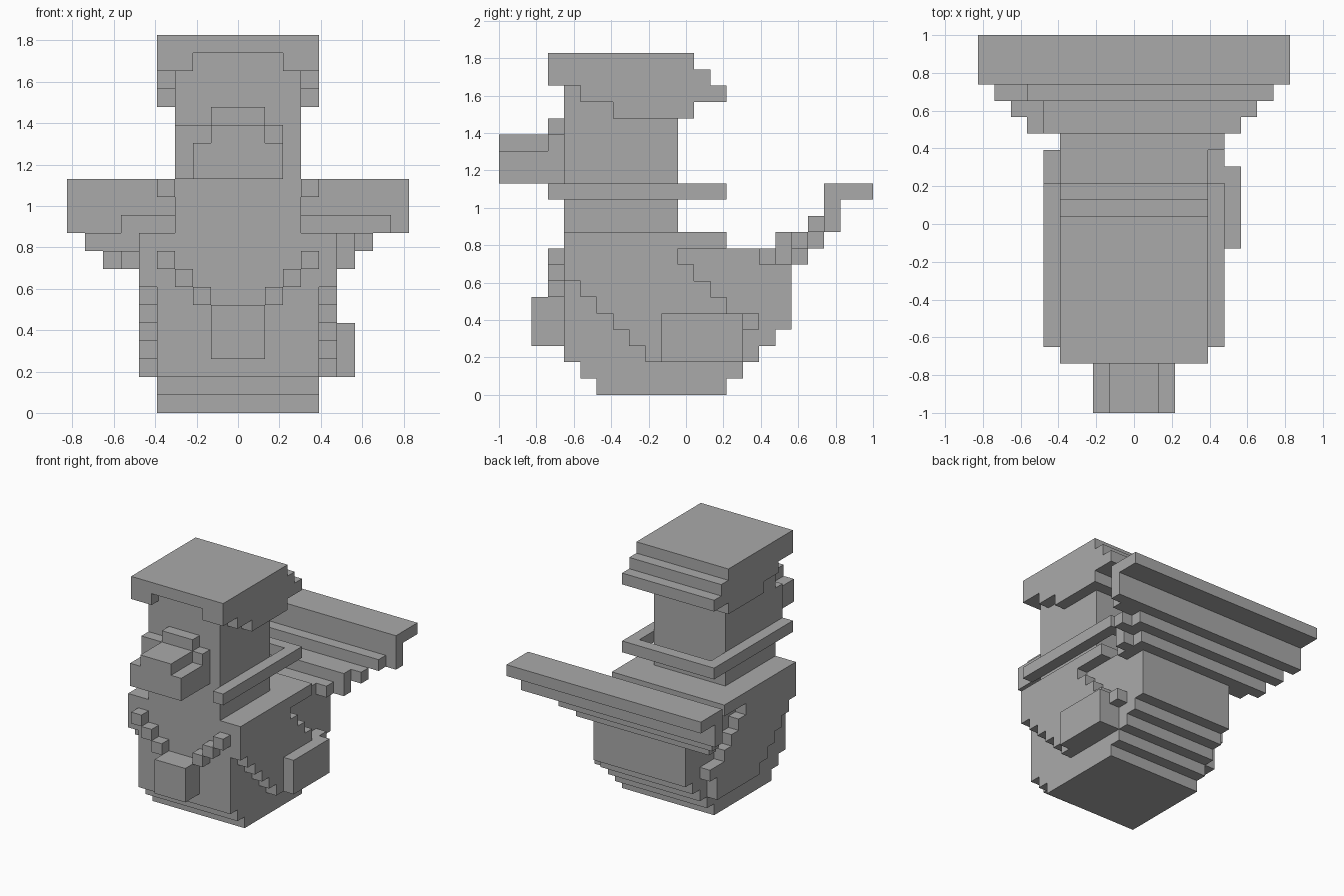
import bpy
import bmesh

cube = bpy.data.objects.get("Cube")
if cube:
    bpy.data.objects.remove(cube, do_unlink=True)

U = 2 / 23  # size of one block

grey = bpy.data.materials.new("plain grey")
grey.use_nodes = True
grey.diffuse_color = (0.4, 0.4, 0.4, 1)
grey.node_tree.nodes["Principled BSDF"].inputs["Base Color"].default_value = (0.4, 0.4, 0.4, 1)


def mirror(box):
    """Same block on the other side of the model."""
    x0, x1, *rest = box
    return (19 - x1, 19 - x0, *rest)


def part(name, boxes):
    """Build blocks given as x, y and z ranges in whole block units."""
    bm = bmesh.new()
    for x0, x1, y0, y1, z0, z1 in boxes:
        verts = bmesh.ops.create_cube(bm, size=1)["verts"]
        for v in verts:
            v.co.x = (x0 if v.co.x < 0 else x1) * U - 9.5 * U
            v.co.y = (y0 if v.co.y < 0 else y1) * U - 11.5 * U
            v.co.z = (z0 if v.co.z < 0 else z1) * U
    mesh = bpy.data.meshes.new(name)
    bm.to_mesh(mesh)
    bm.free()
    mesh.materials.append(grey)
    obj = bpy.data.objects.new(name, mesh)
    bpy.context.collection.objects.link(obj)
    return obj


# Rounded boat-shaped body with a wider shoulder slab
steps = [(5, 14, 6 - i, 14 + i, i, i + 1) for i in range(3)]
part("body", steps + [(5, 14, 4, 17, 3, 4), (5, 14, 4, 18, 4, 9)])
part("shoulders", [(4, 15, 4, 14, 9, 10)])

# Stepped side panels, one row of blocks at a time
starts = {2: 9, 3: 8, 4: 7, 5: 6, 6: 5, 7: 4, 8: 4}
ends = {2: 15, 3: 15, 4: 16, 5: 14, 6: 13, 7: 12, 8: 11}
panel = [(14, 15, starts[z], ends[z], z, z + 1) for z in starts]
part("left_panel", panel)
part("right_panel", [mirror(b) for b in panel])
part("side_pouch", [(15, 16, 10, 15, 2, 5)])

# Diagonal necklace and its pendant
chain = [(13 - i, 14 - i, 3, 4, 8 - i, 9 - i) for i in range(3)]
part("necklace", chain + [mirror(b) for b in chain])
part("pendant", [(8, 11, 2, 4, 3, 6)])

# Head and beak
part("head", [(6, 13, 4, 11, 10, 20)])
part("beak", [(7, 12, 0, 4, 13, 15), (8, 11, 0, 4, 15, 16)])
part("beak_base", [(8, 11, 3, 4, 16, 17), (6, 12, 3, 4, 13, 16)])

# Collar, open at the front and loose behind the neck
strip = (13, 14, 3, 14, 12, 13)
part("collar", [strip, mirror(strip), (6, 13, 13, 14, 12, 13)])

# Cap: crown, stepped back, side flaps and fringe corners
part("cap_crown", [(5, 14, 3, 12, 20, 21)])
part("cap_back", [(5, 14, 11, 13, 19, 20), (5, 14, 11, 14, 18, 19), (5, 14, 11, 12, 17, 18)])
flap = [(13, 14, 3, 11, 19, 20), (13, 14, 5, 11, 18, 19),
        (13, 14, 7, 11, 17, 18), (12, 13, 3, 4, 19, 20)]
part("cap_flaps", flap + [mirror(b) for b in flap])

# Wide stepped tail fan
part("tail_tip", [(0, 19, 20, 23, 12, 13), (0, 19, 20, 21, 10, 12)])
part("tail_steps", [
    (3, 18, 19, 20, 10, 11),
    (1, 16, 19, 20, 9, 10), (4, 17, 18, 19, 9, 10), (4, 16, 17, 18, 9, 10),
    (2, 15, 18, 19, 8, 9), (3, 16, 17, 18, 8, 9), (14, 15, 16, 17, 8, 9),
])
